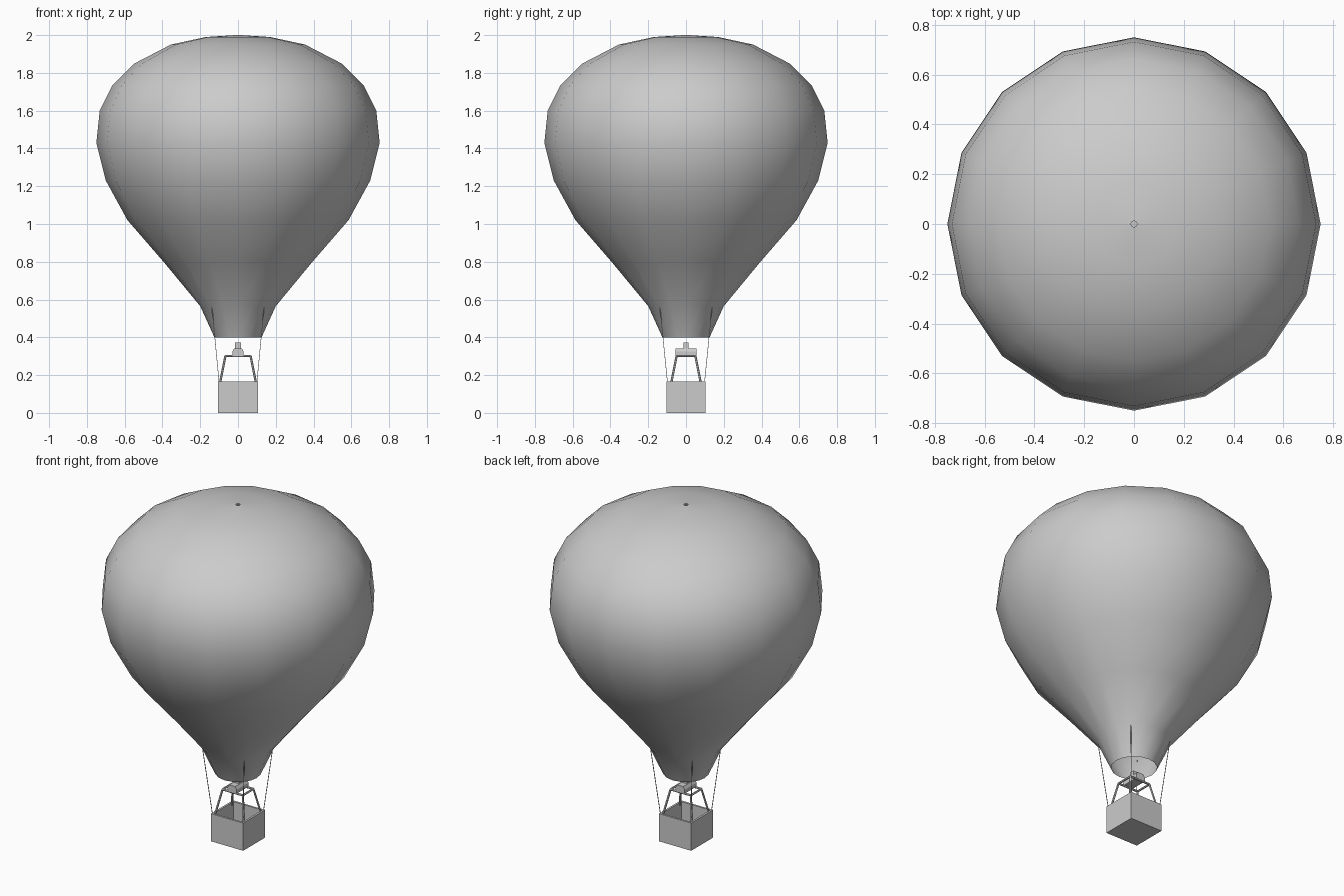
import bpy
import math
from mathutils import Vector

cube = bpy.data.objects.get("Cube")
if cube:
    bpy.data.objects.remove(cube, do_unlink=True)

grey = bpy.data.materials.new("plain_grey")
grey.use_nodes = True
colour = (0.6, 0.6, 0.6, 1)
grey.diffuse_color = colour
grey.node_tree.nodes["Principled BSDF"].inputs["Base Color"].default_value = colour


def make(name, verts, faces, smooth=False):
    mesh = bpy.data.meshes.new(name)
    mesh.from_pydata(verts, [], faces)
    mesh.materials.append(grey)
    for p in mesh.polygons:
        p.use_smooth = smooth
    obj = bpy.data.objects.new(name, mesh)
    bpy.context.collection.objects.link(obj)
    return obj


def loft(name, rings, caps=True, smooth=False):
    """Skin a list of equal-sized vertex rings, from bottom to top."""
    n = len(rings[0])
    verts = [v for ring in rings for v in ring]
    faces = [(k * n + i, k * n + (i + 1) % n, (k + 1) * n + (i + 1) % n, (k + 1) * n + i)
             for k in range(len(rings) - 1) for i in range(n)]
    if caps:
        faces += [tuple(reversed(range(n))), tuple(range(len(verts) - n, len(verts)))]
    return make(name, verts, faces, smooth)


def rect(hx, hy, z):
    return [(-hx, -hy, z), (hx, -hy, z), (hx, hy, z), (-hx, hy, z)]


def rod(name, a, b, radius, sides=6):
    a, b = Vector(a), Vector(b)
    turn = (b - a).to_track_quat('Z', 'Y')
    circle = [turn @ Vector((radius * math.cos(t), radius * math.sin(t), 0))
              for t in (math.tau * i / sides for i in range(sides))]
    return loft(name, [[a + c for c in circle], [b + c for c in circle]])


# Envelope: open neck at the bottom, tiny vent at the crown
profile = [(0.125, 0.40), (0.2, 0.565), (0.39, 0.795), (0.585, 1.02), (0.70, 1.23),
           (0.75, 1.43), (0.732, 1.60), (0.665, 1.735), (0.548, 1.85),
           (0.355, 1.95), (0.17, 1.99), (0.012, 2.0)]
SIDES = 16
loft("envelope", [[(r * math.cos(math.tau * i / SIDES), r * math.sin(math.tau * i / SIDES), z)
                   for i in range(SIDES)] for r, z in profile], caps=False, smooth=True)

# Basket: outer walls, rim, inner walls and floor
loft("basket", [rect(0.107, 0.104, 0), rect(0.107, 0.104, 0.165),
                rect(0.095, 0.092, 0.165), rect(0.095, 0.092, 0.015)])

# Corner ropes and burner frame legs
for sx, side in ((1, "left"), (-1, "right")):
    for sy, end in ((-1, "front"), (1, "back")):
        rod(f"rope_{end}_{side}", (sx * 0.1, sy * 0.098, 0.16),
            (sx * 0.138, sy * 0.138, 0.56), 0.002, 4)
        rod(f"frame_leg_{end}_{side}", (sx * 0.097, sy * 0.08, 0.15),
            (sx * 0.067, sy * 0.05, 0.3), 0.006)

# Rectangular frame around the burner
for s, side, end in ((1, "left", "back"), (-1, "right", "front")):
    rod(f"frame_bar_{end}", (-0.067, s * 0.05, 0.3), (0.067, s * 0.05, 0.3), 0.006)
    rod(f"frame_bar_{side}", (s * 0.067, -0.05, 0.3), (s * 0.067, 0.05, 0.3), 0.006)

# Burner block with tapered top, and nozzle
loft("burner", [rect(0.03, 0.056, 0.302), rect(0.03, 0.056, 0.325), rect(0.02, 0.056, 0.342)])
loft("burner_nozzle", [rect(0.016, 0.014, 0.342), rect(0.016, 0.014, 0.372)])
